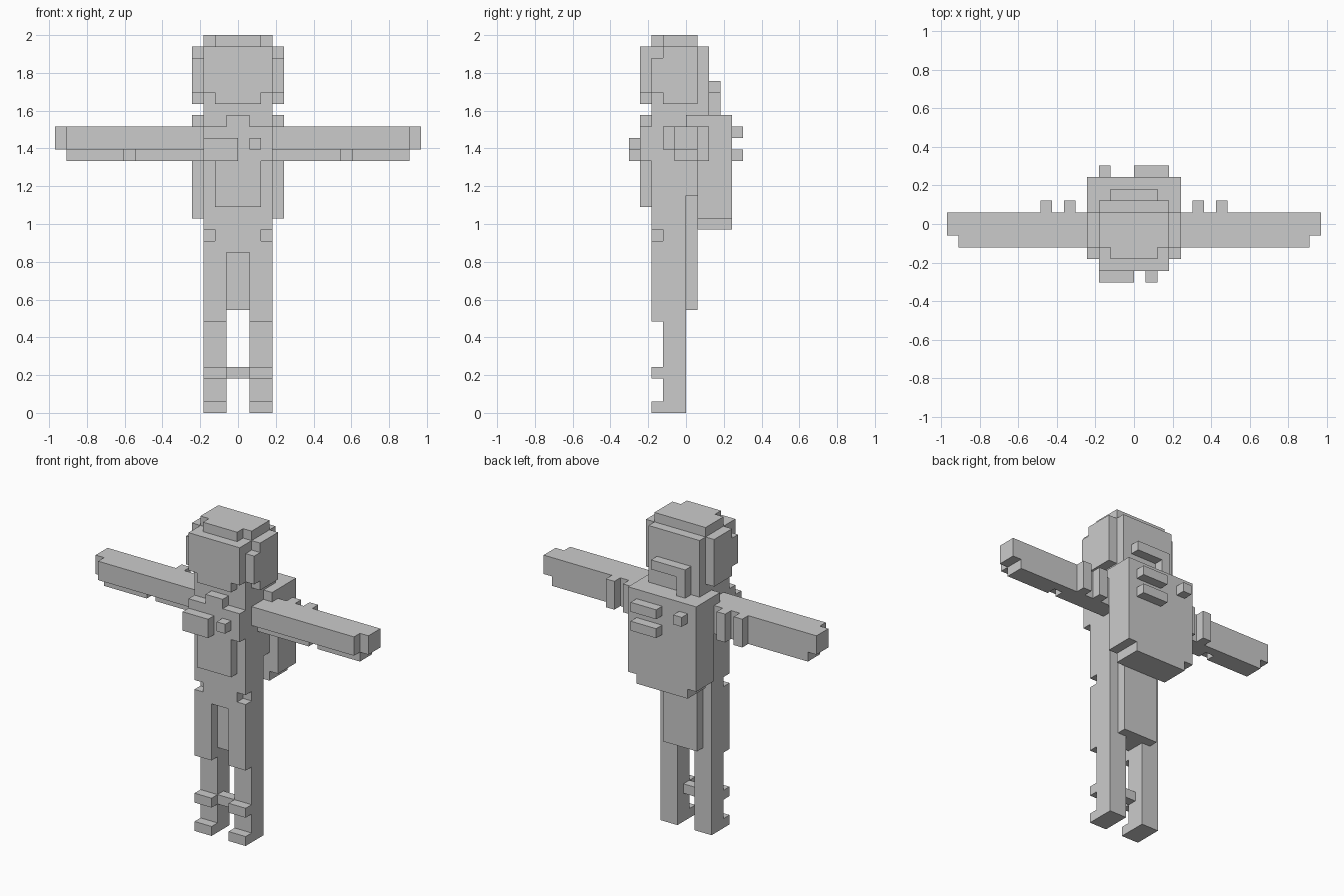
import bpy, bmesh, math
from mathutils import Vector

if "Cube" in bpy.data.objects:
    bpy.data.objects.remove(bpy.data.objects["Cube"])

U = 2 / 33  # one block
parts = {}  # part name -> set of block cells


def cells(x0, x1, y0, y1, z0, z1):
    return {(x, y, z) for x in range(x0, x1) for y in range(y0, y1) for z in range(z0, z1)}


def add(name, *box):
    parts.setdefault(name, set()).update(cells(*box))


def cut(name, *box):
    parts[name] -= cells(*box)


def mirrored(x0, x1):
    return (("right", x0, x1), ("left", -x1, -x0))


# Head with face, cap, back hair and bun
add("head", -3, 3, -3, 1, 26, 32)
add("face", -3, 3, -4, -3, 28, 32)
add("face", -2, 2, -4, -3, 27, 28)
add("cap", -3, 3, -2, 1, 32, 33)
add("cap", -2, 2, -3, -2, 32, 33)
add("back_hair", -3, 3, 1, 2, 26, 32)
add("bun", -2, 2, 2, 3, 28, 29)
add("bun", -2, -1, 2, 3, 26, 28)

# Torso, chest plate, chest pouches
add("torso", -3, 3, -3, 0, 14, 26)
add("torso", -3, 3, 0, 1, 19, 26)
add("chest_plate", -2, 2, -4, -3, 18, 22)
add("chest_plate", -3, 3, -4, -3, 22, 25)
add("chest_plate", -1, 1, -4, -3, 25, 26)
add("chest_pouch", -3, 0, -5, -4, 22, 24)
add("chest_button", 1, 2, -5, -4, 23, 24)

# Coat tail and panel between the thighs
add("coat_tail", -2, 2, 0, 1, 9, 19)
add("inner_panel", -1, 1, -2, 0, 9, 14)
add("leg_bar", -1, 1, -2, -1, 3, 4)

# Backpack with shoulder strap and fittings
add("backpack", -4, 4, 1, 4, 17, 26)
add("backpack", -3, 3, 1, 4, 16, 17)
add("strap", -4, 4, 0, 1, 25, 26)
add("pack_bars", 0, 3, 4, 5, 24, 25)
add("pack_bars", 0, 3, 4, 5, 22, 23)
add("pack_button", -3, -2, 4, 5, 24, 25)

# Ear covers
for side, a, b in mirrored(3, 4):
    add(side + "_ear_cover", a, b, -3, 1, 27, 32)
    cut(side + "_ear_cover", a, b, -3, -2, 31, 32)
    cut(side + "_ear_cover", a, b, -3, -2, 27, 28)

# Arms
for side, a, b in mirrored(3, 15):
    add(side + "_arm", a, b, -2, 1, 23, 25)
    add(side + "_arm", a, b, -1, 1, 22, 23)
for side, a, b in mirrored(15, 16):
    add(side + "_hand", a, b, -1, 1, 23, 25)
for side, a, b in mirrored(9, 10):
    cut(side + "_arm", a, b, -1, 0, 22, 23)
for x in (5, 7):
    for side, a, b in mirrored(x, x + 1):
        add(side + "_arm_bands", a, b, 1, 2, 22, 25)

# Legs
for side, a, b in mirrored(1, 3):
    add(side + "_thigh", a, b, -3, 0, 8, 14)
    add(side + "_shin", a, b, -2, 0, 0, 8)
    add(side + "_knee_band", a, b, -3, -2, 3, 4)
    add(side + "_foot", a, b, -3, -2, 0, 1)

# Waist notches
for side, a, b in mirrored(2, 3):
    cut("torso", a, b, -3, -2, 15, 16)

# Turn each part's outward block sides into a flat-faced mesh
grey = bpy.data.materials.new("plain grey")
grey.diffuse_color = (0.6, 0.6, 0.6, 1)
grey.use_nodes = True
grey.node_tree.nodes["Principled BSDF"].inputs["Base Color"].default_value = grey.diffuse_color
filled = set().union(*parts.values())
for name, blocks in parts.items():
    bm = bmesh.new()
    for c in sorted(blocks):
        for axis in range(3):
            for s in (-1, 1):
                n = [0, 0, 0]
                n[axis] = s
                if tuple(p + q for p, q in zip(c, n)) in filled:
                    continue
                normal = Vector(n)
                e1 = Vector((0, 0, 0))
                e1[(axis + 1) % 3] = 0.5
                e2 = normal.cross(e1)
                mid = Vector(c) + Vector((0.5, 0.5, 0.5)) + normal * 0.5
                corners = (-e1 - e2, e1 - e2, e1 + e2, e2 - e1)
                bm.faces.new([bm.verts.new((mid + k) * U) for k in corners])
    bmesh.ops.remove_doubles(bm, verts=bm.verts, dist=0.001)
    bmesh.ops.dissolve_limit(bm, angle_limit=math.radians(1), verts=bm.verts, edges=bm.edges)
    mesh = bpy.data.meshes.new(name)
    bm.to_mesh(mesh)
    bm.free()
    mesh.materials.append(grey)
    bpy.context.collection.objects.link(bpy.data.objects.new(name, mesh))
